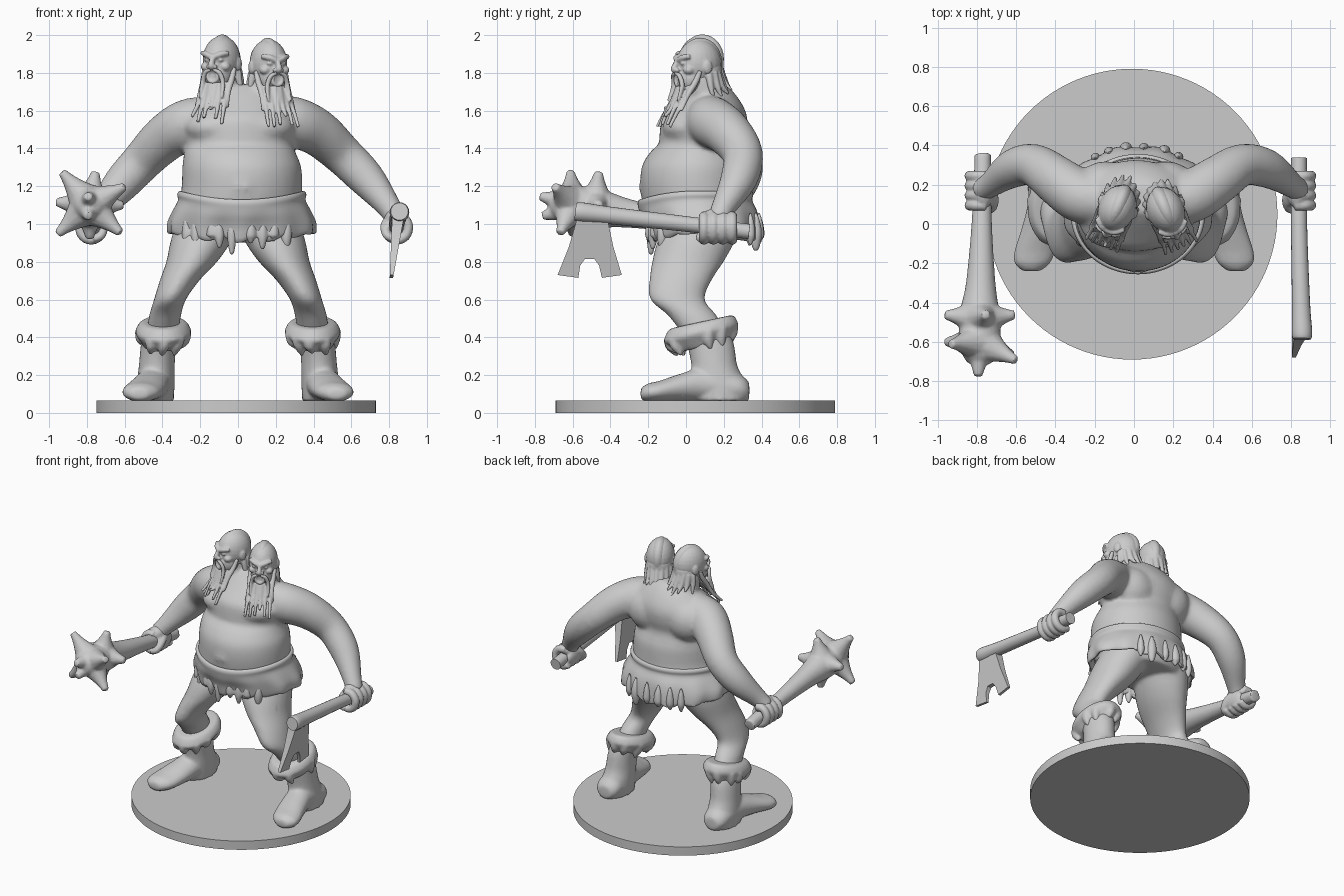
import bpy, bmesh, math, random
from mathutils import Vector, Matrix

random.seed(4)
X, Y, Z = Vector((1, 0, 0)), Vector((0, 1, 0)), Vector((0, 0, 1))


def spline(pts, n):
    out = []
    for i in range(len(pts) - 1):
        quad = (pts[max(i - 1, 0)], pts[i], pts[i + 1], pts[min(i + 2, len(pts) - 1)])
        for k in range(n):
            t = k / n
            out.append([.5 * (2*b + (c-a)*t + (2*a-5*b+4*c-d)*t*t + (3*b-a-3*c+d)*t**3)
                        for a, b, c, d in zip(*quad)])
    return out + [list(pts[-1])]


def skin(bm, rings, cap=True):
    rings = [[bm.verts.new(c) for c in r] for r in rings]
    m = len(rings[0])
    for a, b in zip(rings, rings[1:]):
        for i in range(m):
            bm.faces.new((a[i], a[(i+1) % m], b[(i+1) % m], b[i]))
    if cap:
        bm.faces.new(rings[0][::-1])
        bm.faces.new(rings[-1])


def loft(bm, pts, axis=None, sides=16, n=4):
    """Sweep ellipses (x, y, z, r[, r2]); axis fixes the section plane, otherwise it follows the path."""
    path = spline(pts, n)
    pos = [Vector(p[:3]) for p in path]
    chord = pos[-1] - pos[0]
    ref = min((Y, X, Z), key=lambda a: abs(a.dot(chord)))
    rings = []
    for i, p in enumerate(path):
        if axis:
            u, v = X, (Y if axis == 'z' else Z)
        else:
            t = (pos[min(i+1, len(pos)-1)] - pos[max(i-1, 0)]).normalized()
            u = t.cross(ref).normalized()
            v = t.cross(u)
        r1, r2 = max(p[3], .002), max(p[-1], .002)
        rings.append([pos[i] + u*r1*math.cos(a) + v*r2*math.sin(a)
                      for a in (math.tau*k/sides for k in range(sides))])
    skin(bm, rings)


def ball(bm, c, r):
    bmesh.ops.create_uvsphere(bm, u_segments=24, v_segments=14, radius=1,
                              matrix=Matrix.Translation(c) @ Matrix.Diagonal((*r, 1)))


def finish(name, bm, M=Matrix(), voxel=0, smooth=4, floor=None):
    bm.transform(M)
    bmesh.ops.recalc_face_normals(bm, faces=bm.faces)
    me = bpy.data.meshes.new(name)
    bm.to_mesh(me)
    bm.free()
    ob = bpy.data.objects.new(name, me)
    bpy.context.collection.objects.link(ob)
    bpy.ops.object.select_all(action='DESELECT')
    ob.select_set(True)
    bpy.context.view_layer.objects.active = ob
    if voxel:
        rm = ob.modifiers.new("fuse", 'REMESH')
        rm.mode, rm.voxel_size = 'VOXEL', voxel
        sm = ob.modifiers.new("soften", 'SMOOTH')
        sm.factor, sm.iterations = .5, smooth
        ob.modifiers.new("lighten", 'DECIMATE').ratio = .35
        bpy.ops.object.convert(target='MESH')
    if floor is not None:
        for v in ob.data.vertices:
            v.co.z = max(v.co.z, floor)
    bpy.ops.object.shade_smooth_by_angle(angle=math.radians(45))
    return ob


# Round base
bm = bmesh.new()
bmesh.ops.create_cone(bm, cap_ends=True, segments=96, radius1=.74, radius2=.74, depth=.065,
                      matrix=Matrix.Translation((-.01, .05, .0325)))
finish("base", bm)

# Body: torso, chest, necks, arms and legs fused together
bm = bmesh.new()
loft(bm, [(0, .1, .93, .27, .2), (0, .07, 1.05, .33, .28), (.02, .05, 1.18, .32, .29),
          (.02, .05, 1.3, .315, .285), (.01, .06, 1.38, .295, .25), (.01, .08, 1.425, .285, .225),
          (.01, .09, 1.48, .3, .23), (.01, .1, 1.56, .3, .225), (.02, .12, 1.63, .26, .18),
          (.03, .13, 1.7, .18, .12), (.04, .13, 1.74, .12, .07)], 'z', 40)
for s in (-1, 1):
    ball(bm, (.01 + s*.12, .02, 1.51), (.17, .145, .095))       # pectorals
    ball(bm, (.01 + s*.15, .19, 1.5), (.16, .13, .15))         # shoulder blades
    loft(bm, [(s*.165, .09, 1.0, .165, .2), (s*.2, .05, .9, .16, .205), (s*.245, .01, .8, .135, .19),
              (s*.31, -.03, .7, .105, .165), (s*.36, -.045, .6, .085, .145),
              (s*.385, .03, .52, .085, .13), (s*.4, .1, .42, .085, .12)], 'z', 24)
loft(bm, [(-.05, .14, 1.58, .11), (-.08, .11, 1.7, .09), (-.09, .08, 1.82, .075)])
loft(bm, [(.11, .14, 1.58, .11), (.15, .1, 1.7, .09), (.165, .07, 1.8, .075)])
loft(bm, [(.16, .12, 1.56, .12), (.29, .14, 1.54, .135), (.42, .22, 1.485, .125), (.55, .3, 1.37, .108),
          (.68, .28, 1.24, .098), (.8, .2, 1.09, .065), (.84, .17, 1.02, .06)], sides=24)
loft(bm, [(-.14, .12, 1.56, .12), (-.27, .14, 1.525, .135), (-.39, .22, 1.45, .125), (-.51, .3, 1.33, .108),
          (-.62, .28, 1.21, .098), (-.73, .2, 1.08, .065), (-.78, .17, 1.02, .06)], sides=24)
loft(bm, [(.02 + .026*math.cos(a), -.237, 1.195 + .02*math.sin(a), .013)
          for a in (math.tau*k/10 for k in range(11))], 'z', 8, 1)   # navel
finish("body", bm, voxel=.013, smooth=10)

# Hands gripping the handles
for name, s, hx in (("right_hand", -1, -.775), ("left_hand", 1, .84)):
    bm = bmesh.new()
    ball(bm, (-.01, .17, 1.03), (.055, .09, .055))
    ball(bm, (-.045, .17, .98), (.03, .085, .06))
    for i in range(4):
        y = .095 + .05*i
        arc = [math.radians(d) for d in (110, 60, 10, -40, -90, -140)]
        loft(bm, [(.062*math.cos(a), y, .98 + .064*math.sin(a), .027) for a in arc], sides=10)
    loft(bm, [(-.03, .2, 1.03, .03), (-.06, .13, .99, .027), (-.05, .08, .94, .024), (-.01, .07, .92, .018)], sides=10)
    finish(name, bm, Matrix.Translation((hx, 0, 0)) @ Matrix.Diagonal((s, 1, 1, 1)), .007, 3)

# Axe
bm = bmesh.new()
loft(bm, [(.84, .335, .96, .04), (.84, 0, 1.0, .041), (.85, -.4, 1.045, .046), (.855, -.55, 1.062, .052),
          (.855, -.585, 1.066, .046)], sides=20)
finish("axe_handle", bm)
bm = bmesh.new()
outline = [(-.57, 1.06), (-.585, 1.0), (-.62, .88), (-.68, .73), (-.57, .715), (-.56, .78), (-.535, .815),
           (-.485, .815), (-.46, .78), (-.445, .715), (-.34, .73), (-.385, .88), (-.41, 1.0), (-.42, 1.04)]
skin(bm, [[(.85 - (1.06-z)*.11 + s*(.009 + .07*(z-.715)), y, z) for y, z in outline] for s in (-1, 1)])
finish("axe_blade", bm)

# Spiked club
bm = bmesh.new()
loft(bm, [(-.77, .355, .945, .043), (-.77, .3, .955, .043), (-.775, 0, 1.005, .052), (-.78, -.3, 1.055, .075),
          (-.785, -.45, 1.08, .1), (-.785, -.6, 1.1, .105), (-.785, -.69, 1.11, .075), (-.785, -.72, 1.115, .03)], sides=24)
spikes = [(-.6, deg, lean, .23) for deg, lean in ((130, -.05), (28, -.45), (222, 0), (-42, -.3))]
spikes += [(-.48, deg, .1, .18) for deg in (0, 80, 175, -90)] + [(-.58, 100, -4, .2), (-.58, -100, -3, .19)]
for y, deg, lean, length in spikes:
    a = math.radians(deg)
    c, d = Vector((-.785, y, 1.1)), Vector((math.cos(a), lean, math.sin(a))).normalized()
    loft(bm, [(*(c + d*length*f), r) for f, r in ((.25, .09), (.5, .06), (.75, .037), (1, .022))], sides=12)
finish("spiked_club", bm, voxel=.009, smooth=3)

# Loincloth: rolled waistband, flared skirt, ragged hem
bm = bmesh.new()
profile = [(.3, .26, .05, 1.165, 0), (.33, .295, .05, 1.175, 0), (.342, .306, .05, 1.155, 0), (.338, .301, .05, 1.125, 0),
           (.365, .308, .07, 1.07, .3), (.39, .302, .09, 1.01, .7), (.388, .295, .1, .955, 1),
           (.365, .272, .1, .96, 1), (.35, .26, .09, 1.03, .5)]


def skirt_point(rx, ry, cy, z, drop, a):
    s = math.sin(a)
    drop = min(max(drop, 0), 1)
    fold = 1 + .025*drop*math.sin(11*a)
    hem = drop**3 * s*s*(.01 + .04*abs(math.sin(7*a + .4)))
    return (.02 + rx*fold*math.cos(a), cy + ry*fold*s, z - .045*max(0, -s)**2*(1 - drop) - hem)


skin(bm, [[skirt_point(*p, math.tau*k/96) for k in range(96)] for p in spline(profile, 3)], False)
finish("loincloth", bm)
bm = bmesh.new()
for base, spread, count in ((-96, 42, 9), (90, 34, 6)):
    for k in range(count):
        a = math.radians(base - spread + 2*spread*k/(count-1) + random.uniform(-3, 3))
        tip = random.uniform(.85, .93) - .02*(base < 0 and k in (3, 4, 5))
        x, y = .02 + .38*math.cos(a), .1 + .288*math.sin(a)
        r = random.uniform(.024, .034)
        loft(bm, [(x, y, 1.06, .006), (x, y, 1.0, r*.8), (x, y, .94, r, r*.8), (x, y, tip + .02, r*.6),
                  (x, y, tip, .008)], 'z', 10)
finish("loincloth_tatters", bm, voxel=.0075, smooth=2)

# Boots with turned-down fur cuffs
for side, s in (("right", -1), ("left", 1)):
    M = Matrix.Diagonal((s, 1, 1, 1))
    bm = bmesh.new()
    loft(bm, [(.4, .09, .46, .1, .13), (.42, .13, .36, .095, .125), (.43, .15, .25, .095, .122),
              (.435, .17, .16, .1, .145), (.44, .18, .065, .1, .15)], 'z', 24)
    loft(bm, [(.44, .335, .115, .05, .045), (.44, .28, .13, .09, .075), (.45, .1, .15, .092, .09),
              (.475, -.03, .135, .1, .072), (.505, -.14, .115, .105, .055), (.518, -.2, .108, .09, .048),
              (.522, -.24, .1, .045, .03)], 'y', 24)
    finish(side + "_boot", bm, M, .011, 5, .062)
    bm = bmesh.new()
    tilt = Matrix(((1, 0, 0, 0), (0, 1, 0, 0), (0, .22, 1, -.02), (0, 0, 0, 1)))
    loft(bm, [(.395, .08, .485, .09, .14), (.395, .08, .48, .12, .17), (.395, .08, .45, .143, .19),
              (.395, .08, .42, .145, .195), (.405, .09, .38, .11, .16), (.41, .1, .35, .09, .13)], 'z', 32)
    for deg in (-160, -125, -95, -60, 15, 40, 80, 110, 150):
        a = math.radians(deg + random.uniform(-8, 8))
        x, y = math.cos(a), math.sin(a)
        loft(bm, [(.395 + .12*x, .08 + .165*y, .43, .035), (.4 + .115*x, .085 + .16*y, .38, .03),
                  (.41 + .105*x, .1 + .145*y, random.uniform(.32, .35), .008)], 'z', 10)
    finish(side + "_boot_cuff", bm, M @ tilt, .009, 4)

# Two heads, each turned outward
for side, loc, yaw in (("right", (-.09, .07, 1.868), -.4), ("left", (.165, .06, 1.85), .4)):
    M = Matrix.Translation(loc) @ Matrix.Rotation(yaw, 4, 'Z')
    bm = bmesh.new()
    ball(bm, (0, .01, 0), (.096, .122, .128))
    ball(bm, (0, -.03, -.08), (.075, .085, .085))
    loft(bm, [(-.075, -.075, .038, .013), (-.04, -.104, .03, .016), (0, -.113, .015, .015),
              (.04, -.104, .03, .016), (.075, -.075, .038, .013)], sides=10)
    loft(bm, [(0, -.108, .03, .012), (0, -.122, 0, .014), (0, -.135, -.03, .018), (0, -.118, -.045, .013)], sides=10)
    loft(bm, [(.03*math.cos(a), -.112, -.085 + .032*math.sin(a), .011)
              for a in (math.tau*k/12 for k in range(13))], sides=8, n=1)
    for s in (-1, 1):
        ball(bm, (s*.038, -.098, .0), (.016, .014, .01))
        ball(bm, (s*.055, -.072, -.035), (.028, .03, .024))
        ball(bm, (s*.018, -.124, -.036), (.014, .014, .012))
        ball(bm, (s*.096, .02, -.02), (.012, .025, .036))
    finish(side + "_head", bm, M, .006, 2)

    # Hair: low crest along the top and strands round the nape
    bm = bmesh.new()
    ball(bm, (0, .018, .006), (.062, .122, .13))
    ball(bm, (0, .035, -.04), (.09, .1, .085))
    for k in range(9):
        a = math.radians(-88 + 22*k)
        sx, cy = math.sin(a), math.cos(a)
        loft(bm, [(.08*sx, .03 + .085*cy, -.05, .02), (.09*sx, .035 + .11*cy, -.12, .017),
                  (.1*sx, .05 + .14*cy, random.uniform(-.21, -.16), .006)], sides=10)
    finish(side + "_head_hair", bm, M, .006, 1)

    # Beard and moustache strands
    bm = bmesh.new()
    loft(bm, [(0, -.05, -.125, .065, .065), (0, -.085, -.16, .055, .05), (0, -.115, -.2, .035, .035),
              (0, -.14, -.24, .01, .01)], 'z')
    for s in (-1, 1):
        loft(bm, [(s*.008, -.13, -.052, .009), (s*.04, -.12, -.066, .013), (s*.058, -.112, -.12, .013),
                  (s*.064, -.14, -.2, .007)], sides=10)
        loft(bm, [(s*.086, -.02, -.04, .012), (s*.08, -.045, -.1, .017), (s*.08, -.09, -.17, .014),
                  (s*.09, -.13, -.25, .008)], sides=10)
    for k in range(6):
        f = k/2.5 - 1
        tip = random.uniform(-.34, -.25)
        loft(bm, [(.055*f, -.1 + .04*f*f, -.125, .022), (.065*f, -.13 + .03*f*f, -.19, .017),
                  (.078*f, -.165 + .02*f*f, -.25, .012), (.085*f, -.195, tip, .009)], sides=10)
    finish(side + "_head_beard", bm, M, .006, 1)
